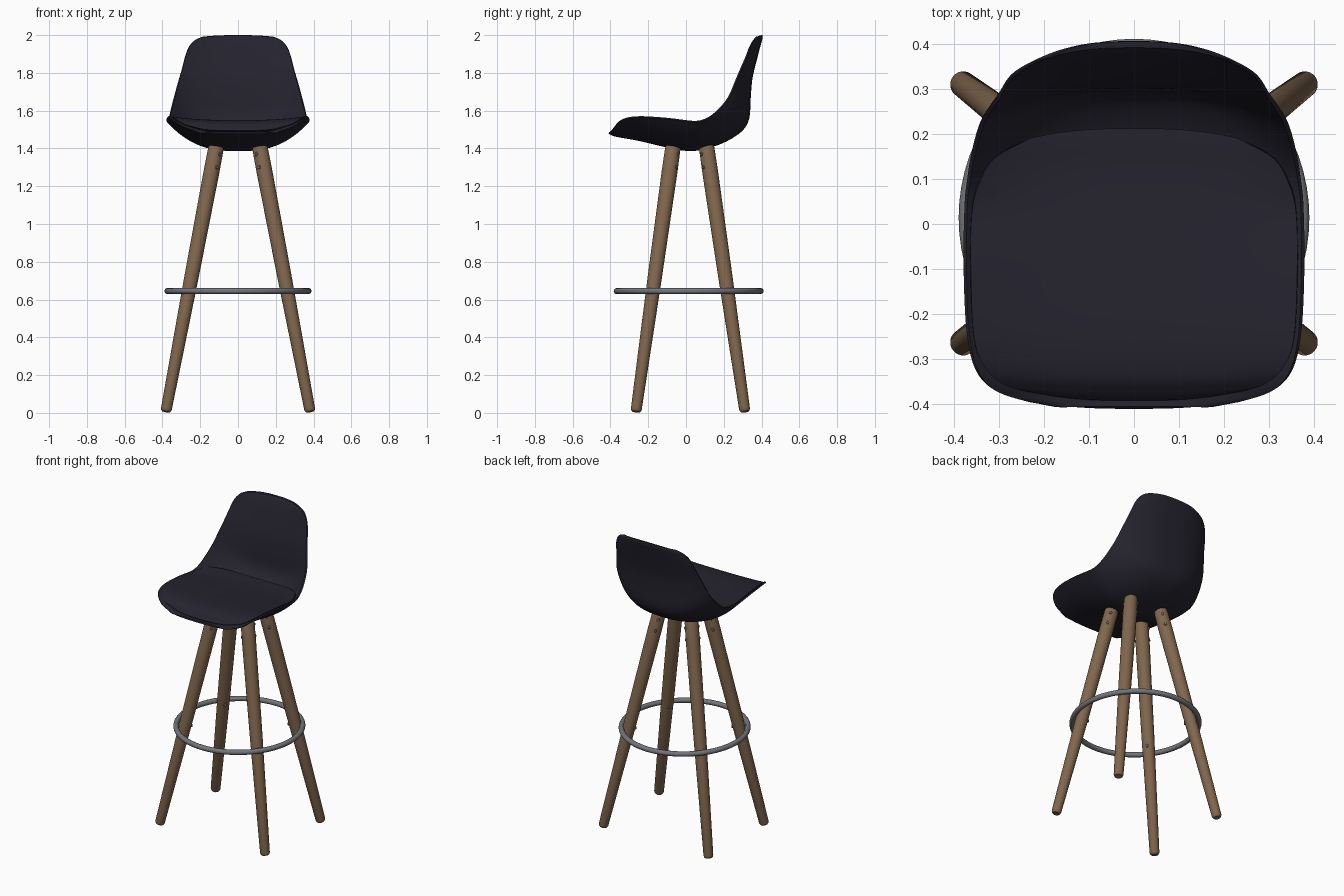
import bpy, bmesh, math
from mathutils import Vector

if "Cube" in bpy.data.objects:
    bpy.data.objects.remove(bpy.data.objects["Cube"])


def material(name, rgb):
    m = bpy.data.materials.new(name)
    m.diffuse_color = (*rgb, 1)
    m.use_nodes = True
    m.node_tree.nodes["Principled BSDF"].inputs["Base Color"].default_value = m.diffuse_color
    return m


DARK = material("dark_upholstery", (0.018, 0.017, 0.028))
WOOD = material("brown_wood", (0.22, 0.135, 0.075))
METAL = material("grey_metal", (0.17, 0.18, 0.195))


def finish(name, bm, mat, angle=40):
    bmesh.ops.recalc_face_normals(bm, faces=bm.faces[:])
    me = bpy.data.meshes.new(name)
    bm.to_mesh(me)
    bm.free()
    me.materials.append(mat)
    ob = bpy.data.objects.new(name, me)
    bpy.context.collection.objects.link(ob)
    bpy.ops.object.select_all(action='DESELECT')
    ob.select_set(True)
    bpy.context.view_layer.objects.active = ob
    bpy.ops.object.shade_smooth_by_angle(angle=math.radians(angle))
    return ob


def spline(rows, steps):
    """Catmull-Rom interpolation of a list of tuples."""
    out = []
    for i in range(len(rows) - 1):
        quad = zip(rows[max(i - 1, 0)], rows[i], rows[i + 1], rows[min(i + 2, len(rows) - 1)])
        quad = list(quad)
        for k in range(steps):
            t = k / steps
            out.append(tuple(b + 0.5 * t * (c - a + t * (2*a - 5*b + 4*c - d + t * (3*(b - c) + d - a)))
                             for a, b, c, d in quad))
    return out + [rows[-1]]


def curved_panel(name, rows, power, side, mat, nu=36, steps=5):
    """Lofted panel. Row: centre y, z, edge x, y, z, thickness."""
    st = spline(rows, steps)
    us = [2 * j / nu - 1 for j in range(nu + 1)]
    f = [abs(u) ** power for u in us]
    P = [[Vector((w * u, cy + (ey - cy) * q, cz + (ez - cz) * q)) for u, q in zip(us, f)]
         for cy, cz, w, ey, ez, t in st]
    bm = bmesh.new()
    A, B = [], []
    n = len(st)
    for i in range(n):
        ra, rb = [], []
        for j in range(nu + 1):
            du = P[i][min(j + 1, nu)] - P[i][max(j - 1, 0)]
            dv = P[min(i + 1, n - 1)][j] - P[max(i - 1, 0)][j]
            nor = du.cross(dv).normalized() * side
            ra.append(bm.verts.new(P[i][j]))
            rb.append(bm.verts.new(P[i][j] + nor * st[i][5] * (1 - 0.75 * f[j])))
        A.append(ra)
        B.append(rb)
    for i in range(n - 1):
        for j in range(nu):
            for G in (A, B):
                bm.faces.new((G[i][j], G[i][j+1], G[i+1][j+1], G[i+1][j]))
        for j in (0, nu):
            bm.faces.new((A[i][j], A[i+1][j], B[i+1][j], B[i][j]))
    for i in (0, n - 1):
        for j in range(nu):
            bm.faces.new((A[i][j], A[i][j+1], B[i][j+1], B[i][j]))
    return finish(name, bm, mat)


# Seat shell: outer surface from front lip, under the seat, up the back
curved_panel("seat_shell", [
    (-0.410, 1.478, 0.20, -0.398, 1.482, 0.010),
    (-0.385, 1.466, 0.29, -0.378, 1.512, 0.018),
    (-0.340, 1.456, 0.345, -0.335, 1.550, 0.028),
    (-0.250, 1.440, 0.370, -0.250, 1.564, 0.035),
    (-0.100, 1.405, 0.378, -0.100, 1.556, 0.035),
    (0.020, 1.386, 0.376, 0.040, 1.540, 0.035),
    (0.120, 1.402, 0.370, 0.100, 1.550, 0.038),
    (0.220, 1.440, 0.362, 0.150, 1.580, 0.040),
    (0.300, 1.495, 0.350, 0.200, 1.630, 0.042),
    (0.335, 1.560, 0.337, 0.235, 1.680, 0.042),
    (0.343, 1.670, 0.318, 0.265, 1.750, 0.040),
    (0.352, 1.770, 0.300, 0.290, 1.810, 0.036),
    (0.378, 1.880, 0.282, 0.320, 1.880, 0.032),
    (0.395, 1.945, 0.262, 0.340, 1.935, 0.028),
    (0.405, 1.983, 0.230, 0.358, 1.972, 0.022),
    (0.405, 2.000, 0.190, 0.370, 1.991, 0.014)], 2.7, 1, DARK)

# Seat pad: top surface, thickened downwards
curved_panel("seat_pad", [
    (-0.392, 1.494, 0.19, -0.380, 1.502, 0.008),
    (-0.372, 1.516, 0.28, -0.360, 1.528, 0.025),
    (-0.335, 1.540, 0.33, -0.320, 1.556, 0.040),
    (-0.250, 1.550, 0.355, -0.250, 1.570, 0.050),
    (-0.100, 1.541, 0.362, -0.100, 1.562, 0.055),
    (0.040, 1.531, 0.360, 0.020, 1.546, 0.055),
    (0.120, 1.527, 0.345, 0.085, 1.549, 0.055),
    (0.180, 1.530, 0.310, 0.145, 1.550, 0.055),
    (0.212, 1.530, 0.230, 0.190, 1.540, 0.055)], 2.7, -1, DARK)


def lathe(name, a, b, profile, mat, sides=24):
    """Round bar from a to b; profile is (fraction, radius)."""
    bm = bmesh.new()
    q = (b - a).to_track_quat('Z', 'Y')
    rings = [[bm.verts.new(a.lerp(b, s) + q @ Vector((r * math.cos(k * math.tau / sides),
                                                    r * math.sin(k * math.tau / sides), 0)))
              for k in range(sides)] for s, r in profile]
    for r0, r1 in zip(rings, rings[1:]):
        for k in range(sides):
            m = (k + 1) % sides
            bm.faces.new((r0[k], r0[m], r1[m], r1[k]))
    bm.faces.new(rings[0])
    bm.faces.new(rings[-1])
    return finish(name, bm, mat)


# Legs with their fixing screws
LEG = [(0, 0.021), (0.004, 0.026), (0.010, 0.029), (0.5, 0.038), (0.9, 0.042), (0.985, 0.041), (1, 0.036)]
for sx, side in ((-1, "left"), (1, "right")):
    for y0, y1, end in ((-0.265, -0.067, "front"), (0.312, 0.107, "back")):
        foot = Vector((sx * 0.382, y0, 0.006))
        top = Vector((sx * 0.113, y1, 1.42))
        lathe(f"{end}_{side}_leg", foot, top, LEG, WOOD)
        axis = (top - foot).normalized()
        out = (foot - top)
        out.z = 0
        out.normalize()
        tangent = axis.cross(out).normalized()
        for n, z in enumerate((1.30, 1.37)):
            c = foot.lerp(top, z / 1.42)
            lathe(f"{end}_{side}_screw_{n + 1}", c - tangent * 0.046, c + tangent * 0.046,
                  [(0, 0.007), (0.03, 0.01), (0.97, 0.01), (1, 0.007)], METAL, 12)
        c = foot.lerp(top, 0.645 / 1.42)
        lathe(f"{end}_{side}_ring_bolt", c - out * 0.044, c + out * 0.05,
              [(0, 0.007), (0.03, 0.01), (1, 0.01)], METAL, 12)

# Foot ring
bpy.ops.mesh.primitive_torus_add(location=(0, 0.014, 0.645), major_radius=0.373, minor_radius=0.016,
                                 major_segments=72, minor_segments=14)
ring = bpy.context.object
ring.name = "foot_ring"
ring.scale.y = 1.02
ring.data.materials.append(METAL)
bpy.ops.object.shade_smooth_by_angle(angle=math.radians(40))
